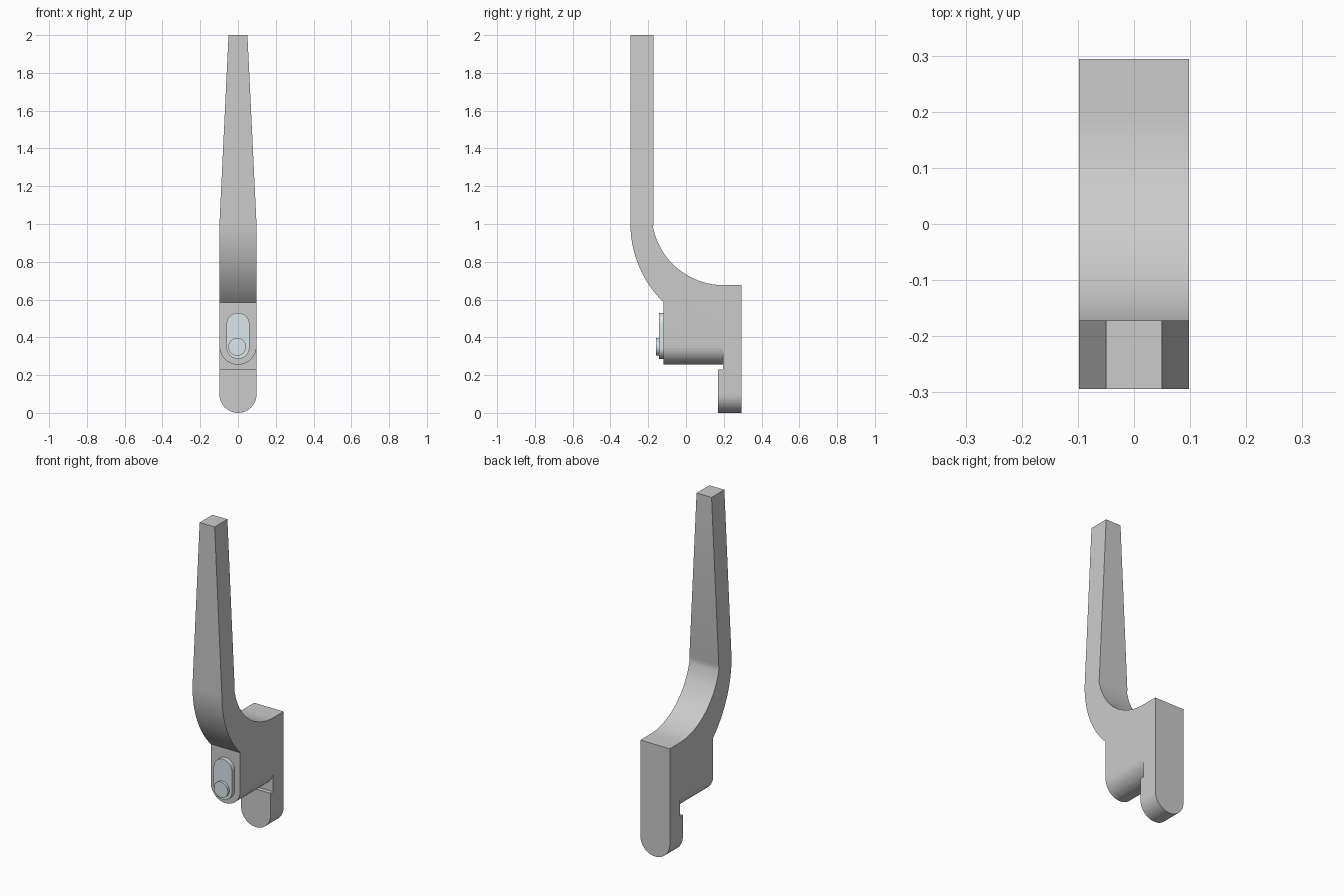
import bpy, bmesh
from math import sin, cos, pi, radians

if "Cube" in bpy.data.objects:
    bpy.data.objects.remove(bpy.data.objects["Cube"])

W = 0.098          # half width of the lever and radius of its rounded ends


def arc(cx, cy, r, a0, a1, n):
    """Points on an arc, angles in degrees."""
    return [(cx + r * cos(radians(a0 + (a1 - a0) * i / n)),
             cy + r * sin(radians(a0 + (a1 - a0) * i / n))) for i in range(n + 1)]


def prism(name, pts, axis, lo, hi, edit=None):
    """Extrude a 2D profile along x (profile is y,z) or along y (profile is x,z)."""
    place = (lambda p: (lo, p[0], p[1])) if axis == 'x' else (lambda p: (p[0], lo, p[1]))
    step = (hi - lo, 0, 0) if axis == 'x' else (0, hi - lo, 0)
    bm = bmesh.new()
    face = bm.faces.new([bm.verts.new(place(p)) for p in pts])
    ext = bmesh.ops.extrude_face_region(bm, geom=[face])
    bmesh.ops.translate(bm, vec=step,
                        verts=[g for g in ext['geom'] if isinstance(g, bmesh.types.BMVert)])
    if edit:
        edit(bm)
    bmesh.ops.recalc_face_normals(bm, faces=bm.faces[:])
    mesh = bpy.data.meshes.new(name)
    bm.to_mesh(mesh)
    bm.free()
    obj = bpy.data.objects.new(name, mesh)
    bpy.context.collection.objects.link(obj)
    return obj


def activate(obj):
    bpy.ops.object.select_all(action='DESELECT')
    obj.select_set(True)
    bpy.context.view_layer.objects.active = obj


def taper_grip(bm):
    """Narrow the grip from z = 1 to its tip, with a crease on the sides."""
    bmesh.ops.bisect_plane(bm, geom=bm.verts[:] + bm.edges[:] + bm.faces[:],
                           plane_co=(0, 0, 1), plane_no=(0, 0, 1), dist=1e-4)
    for v in bm.verts:
        if v.co.z > 1.5:
            v.co.x *= 0.05 / W
    for e in bm.edges:
        a, b = e.verts
        if all(abs(v.co.z - 1) < 1e-3 for v in (a, b)) and abs(a.co.x - b.co.x) < 1e-4:
            e.smooth = False


def round_end(target, zc, y0, y1, z_low):
    """Cut the lower corners of a block to a half circle centred at height zc."""
    pts = ([(-0.2, zc)] + arc(0, zc, W, 180, 360, 32)
           + [(0.2, zc), (0.2, z_low), (-0.2, z_low)])
    cutter = prism("end_cutter", pts, 'y', y0, y1)
    cutter.hide_render = True
    mod = target.modifiers.new("round_end", 'BOOLEAN')
    mod.operation, mod.solver, mod.object = 'DIFFERENCE', 'EXACT', cutter
    activate(target)
    bpy.ops.object.modifier_apply(modifier=mod.name)
    bpy.data.objects.remove(cutter, do_unlink=True)


# Lever: grip, curved neck, body and back plate in one side profile
profile = [(-0.294, 2.0)]
profile += arc(0.285, 1.0, 0.579, 180, 225.8, 16)          # outer neck curve
profile += [(-0.119, 0.25), (0.195, 0.25),                 # body
            (0.195, 0.23), (0.17, 0.23),                   # notch
            (0.17, -0.01), (0.294, -0.01), (0.294, 0.676)]  # back plate
profile += arc(0.2, 1.058, 0.382, 270, 191, 24)            # inner neck curve
profile += [(-0.172, 1.0), (-0.172, 2.0)]
lever = prism("lever", profile, 'x', -W, W, taper_grip)
round_end(lever, 0.353, -0.2, 0.195, 0.24)
round_end(lever, W, 0.1, 0.4, -0.1)

# Lock: slot-shaped plate and round button on the front
slot = arc(0, 0.347, 0.061, 180, 360, 24) + arc(0, 0.469, 0.061, 0, 180, 24)
lock_plate = prism("lock_plate", slot, 'y', -0.144, -0.118)
lock_button = prism("lock_button", arc(-0.004, 0.35, 0.047, 0, 352.5, 47), 'y', -0.158, -0.142)

steel = bpy.data.materials.new("pale_steel")
steel.diffuse_color = (0.70, 0.79, 0.84, 1)
steel.use_nodes = True
steel.node_tree.nodes["Principled BSDF"].inputs["Base Color"].default_value = steel.diffuse_color
for obj in (lock_plate, lock_button):
    obj.data.materials.append(steel)

for obj in (lever, lock_plate, lock_button):
    activate(obj)
    bpy.ops.object.shade_smooth_by_angle(angle=radians(30))
